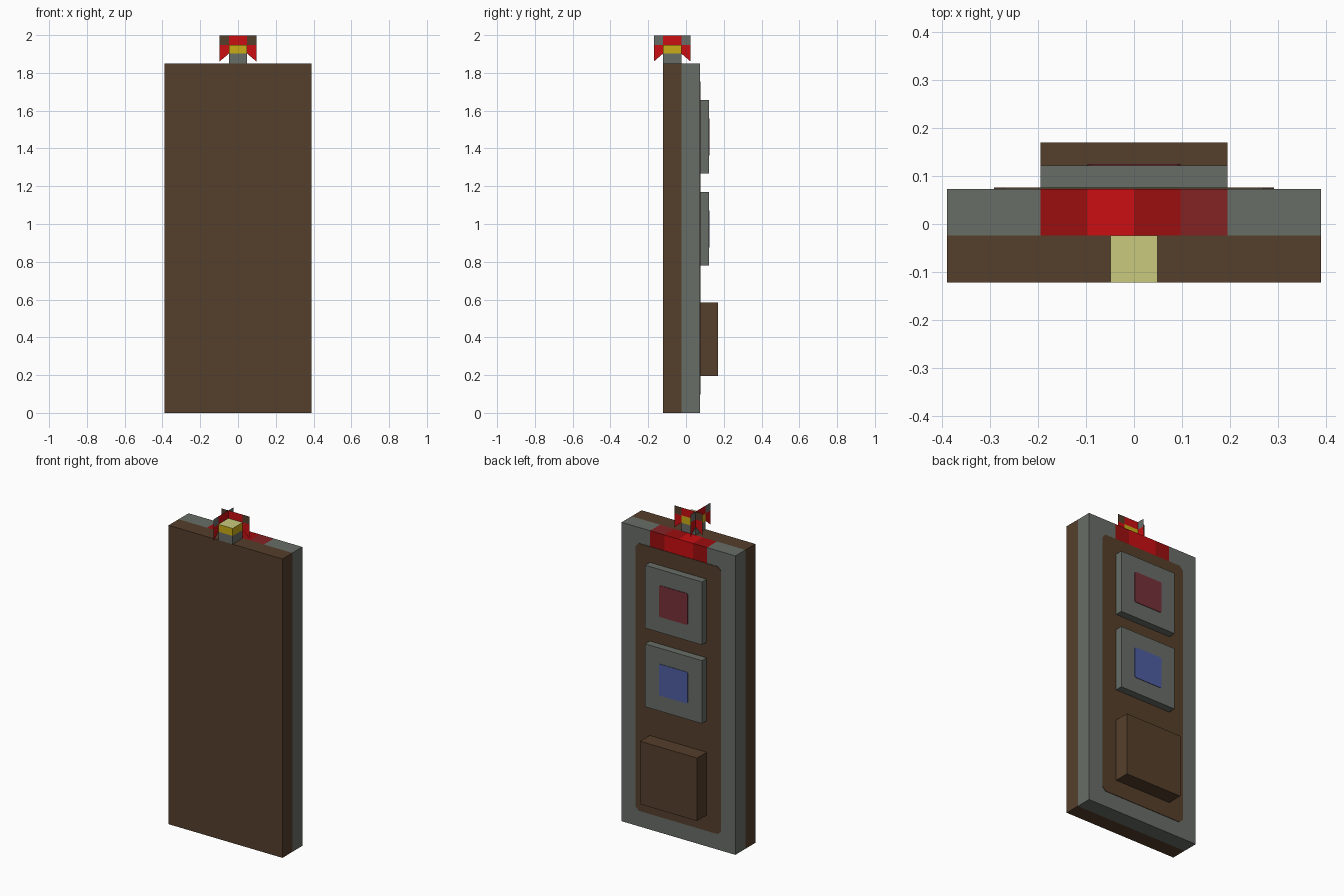
import bpy, bmesh
from mathutils import Vector

if "Cube" in bpy.data.objects:
    bpy.data.objects.remove(bpy.data.objects["Cube"])

P = 0.0487  # modular unit


def lin(c):
    c /= 255
    return c / 12.92 if c <= 0.04045 else ((c + 0.055) / 1.055) ** 2.4


COLOURS = {
    "brown": (85, 63, 43), "grey": (104, 109, 103), "bright red": (202, 14, 18),
    "dark red": (156, 14, 15), "muted red": (132, 34, 36), "yellow": (202, 172, 22),
    "cream": (202, 202, 126), "dusty red": (118, 48, 56), "blue": (80, 94, 162),
}
MATS = {}
for name, rgb in COLOURS.items():
    MATS[name] = bpy.data.materials.new(name)
    MATS[name].diffuse_color = (*[lin(c) for c in rgb], 1)


def finish(name, bm, rule):
    """Make an object; rule(centre, normal) gives the colour of each face."""
    bm.normal_update()
    used = []
    for f in bm.faces:
        col = rule(f.calc_center_median(), f.normal)
        if col not in used:
            used.append(col)
        f.material_index = used.index(col)
    me = bpy.data.meshes.new(name)
    bm.to_mesh(me)
    bm.free()
    for col in used:
        me.materials.append(MATS[col])
    ob = bpy.data.objects.new(name, me)
    bpy.context.collection.objects.link(ob)
    return ob


def box(name, lo, hi, rule, cuts=()):
    """Axis-aligned box with optional straight cuts given as (axis, position)."""
    bm = bmesh.new()
    bmesh.ops.create_cube(bm, size=1)
    for v in bm.verts:
        v.co = Vector([lo[i] if v.co[i] < 0 else hi[i] for i in range(3)])
    for axis, pos in cuts:
        n = Vector((0, 0, 0))
        n[axis] = 1
        bmesh.ops.bisect_plane(bm, geom=bm.verts[:] + bm.edges[:] + bm.faces[:],
                               plane_co=n * pos, plane_no=n)
    return finish(name, bm, rule)


def plate(name, hw, z0, z1, y, chamfer, colour):
    """Thin plate with clipped corners on the back side."""
    bm = bmesh.new()
    c = chamfer
    pts = [(hw - c, z0), (hw, z0 + c), (hw, z1 - c), (hw - c, z1),
           (c - hw, z1), (-hw, z1 - c), (-hw, z0 + c), (c - hw, z0)]
    face = bm.faces.new([bm.verts.new((x, y, z)) for x, z in pts])
    ext = bmesh.ops.extrude_face_region(bm, geom=[face])
    for v in ext["geom"]:
        if isinstance(v, bmesh.types.BMVert):
            v.co.y += 0.003
    bmesh.ops.recalc_face_normals(bm, faces=bm.faces[:])
    return finish(name, bm, lambda p, n: colour)


# Main slab: brown front layer, grey back layer, red band at the top of the back
BACK, MID, FRONT, TOP = 1.5 * P, -0.5 * P, -2.5 * P, 38 * P


def slab_colour(p, n):
    if p.y < MID - 1e-4 or n.y < -0.5:
        return "brown"
    on_band = abs(p.x) < 4 * P and (n.z > 0.5 or (n.y > 0.5 and p.z > 36 * P))
    if not on_band:
        return "grey"
    if n.z > 0.5:
        if p.x > 2 * P:
            return "muted red"
        return "bright red" if -2 * P < p.x < 0 else "dark red"
    return "bright red" if abs(p.x) < 2 * P else "dark red"


box("slab", (-8 * P, FRONT, 0), (8 * P, BACK, TOP), slab_colour,
    [(1, MID), (2, 36 * P)] + [(0, k * P) for k in (-4, -2, 0, 2, 4)])

# Recess-coloured panel on the back
plate("back_panel", 6 * P, 2 * P, 36 * P, BACK, 0.022, "brown")

# Two square buttons with coloured centres, and one thicker plain block
for label, z0, colour in (("upper", 26 * P, "dusty red"), ("middle", 16 * P, "blue")):
    box(label + "_button", (-4 * P, BACK, z0), (4 * P, BACK + P, z0 + 8 * P),
        lambda p, n: "grey")
    plate(label + "_button_mark", 2 * P, z0 + 2 * P, z0 + 6 * P, BACK + P, 0.006, colour)
box("lower_block", (-4 * P, BACK, 4 * P), (4 * P, BACK + 2 * P, 12 * P),
    lambda p, n: "brown")

# Small lamp on the top edge
box("lamp", (-P, FRONT, TOP), (P, MID, TOP + 2 * P),
    lambda p, n: "cream" if n.z > 0.5 else "yellow" if p.z > TOP + 1.05 * P else "grey",
    [(2, TOP + 1.05 * P)])


# Thin crossed glow fins around the lamp
def fin(name, place, corner):
    bm = bmesh.new()
    z1, z2, z3 = TOP + 1.05 * P, TOP + 2 * P, TOP + 3 * P

    def face(*pts):
        bm.faces.new([bm.verts.new(place(u, z)) for u, z in pts])

    face((-P, z2), (P, z2), (P, z3), (-P, z3))
    for s in (-1, 1):
        face((s * P, z2), (s * 2 * P, z2), (s * 2 * P, z3), (s * P, z3))
        face((s * P, z1), (s * 2 * P, TOP + 0.2 * P), (s * 2 * P, z2), (s * P, z2))
    bmesh.ops.remove_doubles(bm, verts=bm.verts[:], dist=1e-5)
    bmesh.ops.recalc_face_normals(bm, faces=bm.faces[:])
    mid = Vector(place(0, 0))

    def colour(p, n):
        side = (Vector((p.x, p.y, 0)) - mid).length > P
        return corner if side and p.z > z2 else "bright red"
    finish(name, bm, colour)


fin("cross_fin", lambda u, z: (u, MID, z), "brown")
fin("side_fin", lambda u, z: (-P, -1.5 * P + u, z), "grey")

for m in bpy.data.materials:
    if m.users and not m.is_grease_pencil:
        m.use_nodes = True
        m.node_tree.nodes["Principled BSDF"].inputs["Base Color"].default_value = m.diffuse_color
